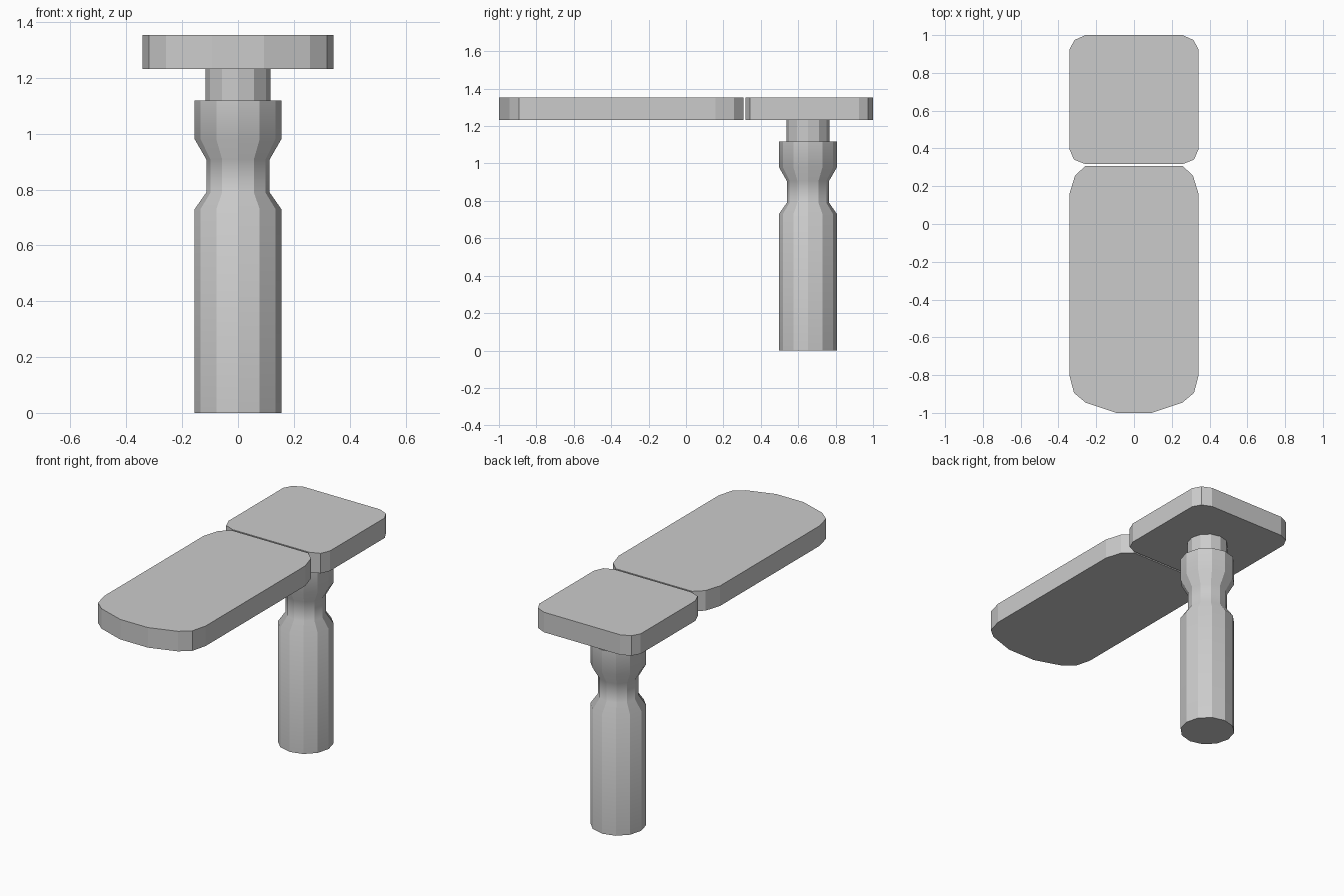
import bpy, bmesh, math

if "Cube" in bpy.data.objects:
    bpy.data.objects.remove(bpy.data.objects["Cube"])


def finish(name, bm):
    bmesh.ops.recalc_face_normals(bm, faces=bm.faces)
    mesh = bpy.data.meshes.new(name)
    bm.to_mesh(mesh)
    bm.free()
    obj = bpy.data.objects.new(name, mesh)
    bpy.context.collection.objects.link(obj)
    return obj


def slab(name, half, z0, z1):
    """Extrude a left-right symmetric outline; half lists its +x side."""
    outline = half + [(-x, y) for x, y in reversed(half)]
    bm = bmesh.new()
    base = bm.faces.new([bm.verts.new((x, y, z0)) for x, y in outline])
    top = bmesh.ops.extrude_face_region(bm, geom=[base], use_keep_orig=True)["geom"]
    for v in (g for g in top if isinstance(g, bmesh.types.BMVert)):
        v.co.z = z1
    return finish(name, bm)


def lathe(name, profile, y, sides=12):
    """Faceted post: crisp vertical edges, softened rings at the neck."""
    bm = bmesh.new()
    rings = []
    for r, z in profile:
        angles = [2 * math.pi * i / sides for i in range(sides)]
        rings.append([bm.verts.new((r * math.cos(a), y + r * math.sin(a), z)) for a in angles])
    for a, b in zip(rings, rings[1:]):
        for i in range(sides):
            j = (i + 1) % sides
            bm.faces.new((a[i], a[j], b[j], b[i])).smooth = True
    bm.faces.new(rings[0][::-1])
    bm.faces.new(rings[-1])
    bm.normal_update()
    for e in bm.edges:
        vertical = abs(e.verts[0].co.z - e.verts[1].co.z) > 0.001
        e.smooth = not vertical and e.calc_face_angle(0) < math.radians(45)
    return finish(name, bm)


PAD_BOTTOM, PAD_TOP = 1.232, 1.354
POST_Y = 0.652

# Short rear pad above the post
slab("rear_pad", [(0.257, 0.317), (0.318, 0.341), (0.342, 0.397),
                  (0.342, 0.924), (0.315, 0.974), (0.257, 1.0)], PAD_BOTTOM, PAD_TOP)

# Long front pad with a rounded nose
slab("front_pad", [(0.093, -1.0), (0.257, -0.945), (0.318, -0.894), (0.342, -0.80),
                   (0.342, 0.159), (0.312, 0.257), (0.257, 0.307)], PAD_BOTTOM, PAD_TOP)

# Pedestal with a narrowed neck
lathe("pedestal", [(0.155, 0), (0.155, 0.73), (0.113, 0.79),
                   (0.113, 0.907), (0.155, 0.98), (0.155, 1.118)], POST_Y)

# Collar joining pedestal to rear pad
lathe("collar", [(0.116, 1.118), (0.116, PAD_BOTTOM)], POST_Y)
